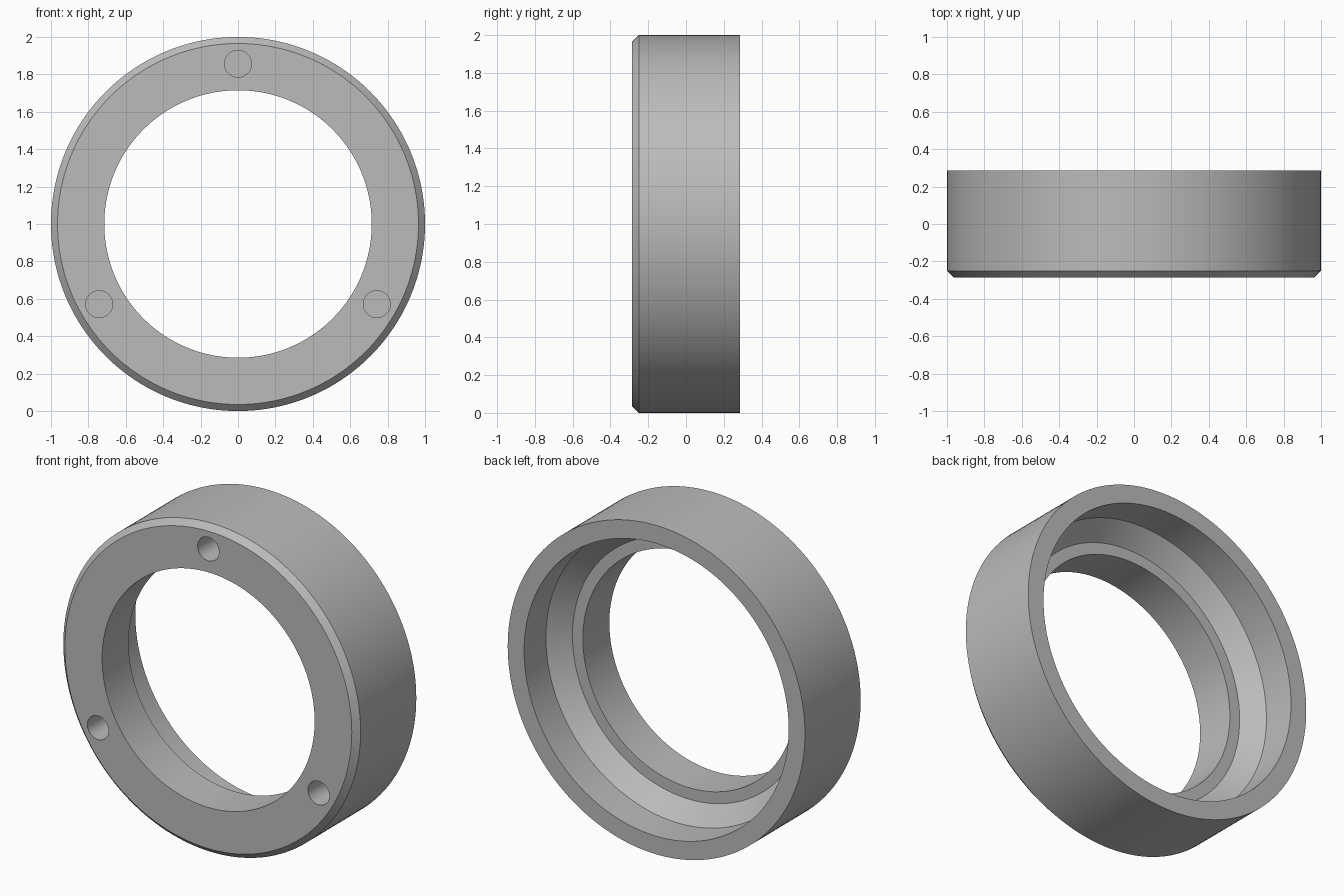
import bpy
import bmesh
from math import cos, sin, pi, radians
from mathutils import Matrix

cube = bpy.data.objects.get("Cube")
if cube:
    bpy.data.objects.remove(cube, do_unlink=True)

HALF = 0.285      # half the depth of the ring
BEVEL = 0.035     # front outer chamfer
BORE = 0.715      # radius of the front opening
SOCKET = 0.89     # radius of the rear recess
SEAT = 0.785      # outer radius of the seat at the foot of the cone
STEPS = 160

# Plain grey
grey = bpy.data.materials.new("plain grey")
grey.use_nodes = True
colour = (0.5, 0.5, 0.5, 1)
grey.diffuse_color = colour
grey.node_tree.nodes["Principled BSDF"].inputs["Base Color"].default_value = colour


def make_object(name, bm):
    bmesh.ops.recalc_face_normals(bm, faces=bm.faces)
    mesh = bpy.data.meshes.new(name)
    bm.to_mesh(mesh)
    bm.free()
    mesh.materials.append(grey)
    obj = bpy.data.objects.new(name, mesh)
    bpy.context.collection.objects.link(obj)
    return obj


# Ring body: closed (radius, y) profile turned around the y axis
profile = [
    (BORE, -HALF), (1 - BEVEL, -HALF), (1, BEVEL - HALF), (1, HALF),
    (SOCKET, HALF), (SOCKET, 0.075), (SEAT, -0.03), (BORE, -0.03),
]
bm = bmesh.new()
loops = []
for i in range(STEPS):
    a = 2 * pi * i / STEPS
    loops.append([bm.verts.new((r * cos(a), y, 1 + r * sin(a))) for r, y in profile])
for i, loop in enumerate(loops):
    after = loops[(i + 1) % STEPS]
    for j in range(len(profile)):
        k = (j + 1) % len(profile)
        bm.faces.new((loop[j], loop[k], after[k], after[j]))
ring = make_object("ring_body", bm)

# Three blind holes in the front face, evenly spaced
HOLE_DEPTH = 0.2
bm = bmesh.new()
for i in range(3):
    a = radians(90 + 120 * i)
    place = Matrix.Translation((0.857 * cos(a), -HALF, 1 + 0.857 * sin(a)))
    bmesh.ops.create_cone(bm, cap_ends=True, segments=48, radius1=0.072, radius2=0.072,
                          depth=2 * HOLE_DEPTH, matrix=place @ Matrix.Rotation(pi / 2, 4, "X"))
cutter = make_object("hole_cutter", bm)
cutter.hide_render = True

cut = ring.modifiers.new("holes", "BOOLEAN")
cut.operation = "DIFFERENCE"
cut.solver = "EXACT"
cut.object = cutter
bpy.ops.object.select_all(action="DESELECT")
bpy.context.view_layer.objects.active = ring
ring.select_set(True)
bpy.ops.object.modifier_apply(modifier=cut.name)
bpy.data.objects.remove(cutter, do_unlink=True)

# Smooth curved walls, crisp machined edges
bpy.ops.object.shade_smooth_by_angle(angle=radians(30))
